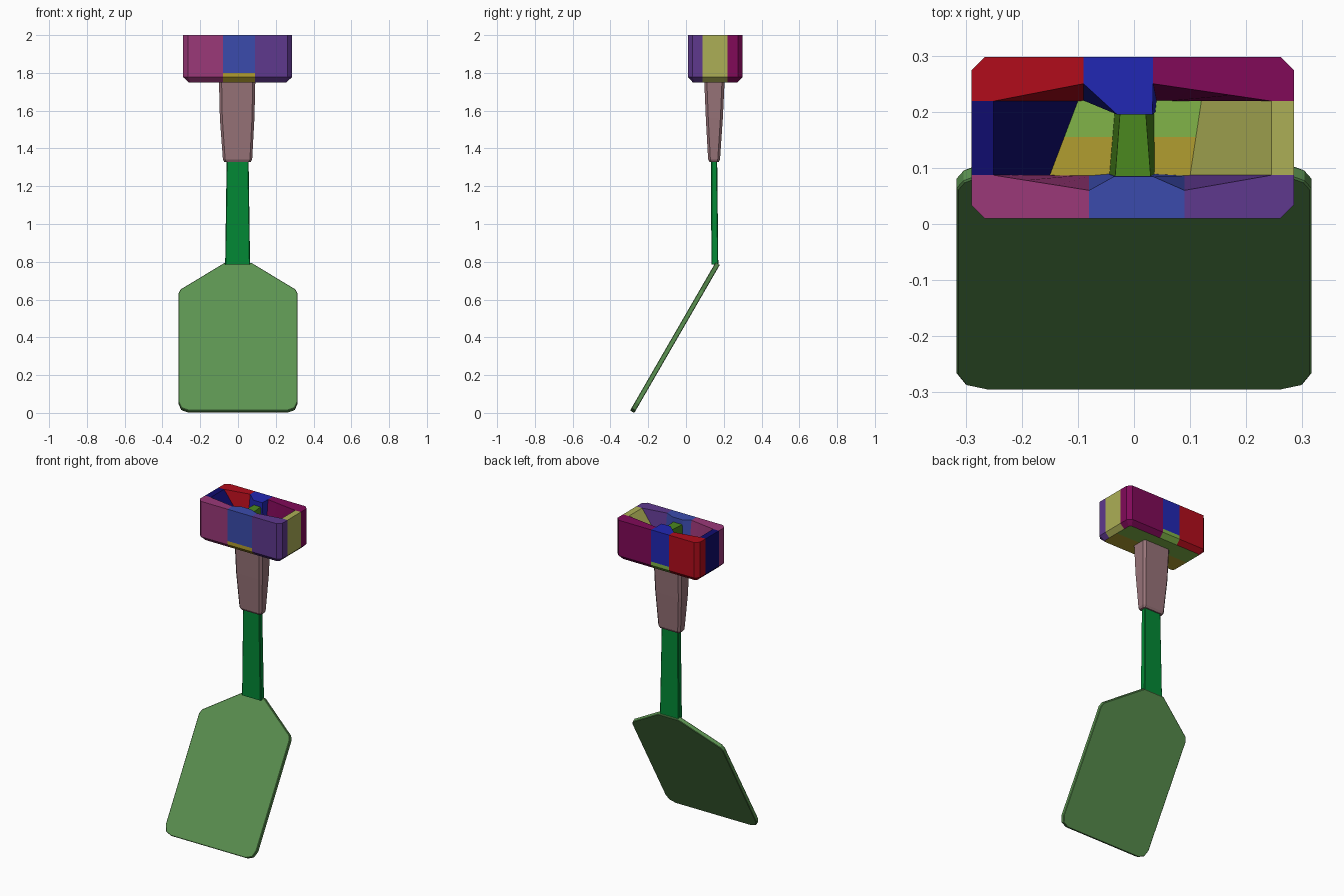
import bpy, bmesh, math
from mathutils import Matrix

if "Cube" in bpy.data.objects:
    bpy.data.objects.remove(bpy.data.objects["Cube"])


def material(name, rgb):
    """Screen colour to linear diffuse colour."""
    m = bpy.data.materials.new(name)
    m.diffuse_color = (*[c ** 2.2 for c in rgb], 1)
    m.use_nodes = True
    m.node_tree.nodes["Principled BSDF"].inputs["Base Color"].default_value = m.diffuse_color
    return m


def make_object(name, bm, mats):
    bmesh.ops.recalc_face_normals(bm, faces=bm.faces)
    me = bpy.data.meshes.new(name)
    bm.to_mesh(me)
    bm.free()
    for m in mats:
        me.materials.append(m)
    ob = bpy.data.objects.new(name, me)
    bpy.context.collection.objects.link(ob)
    return ob


def loft(name, rings, mats, side_mats=None, cut_y=None):
    """Skin a list of equal-length 3D loops and cap both ends."""
    bm = bmesh.new()
    loops = [[bm.verts.new(p) for p in ring] for ring in rings]
    n = len(loops[0])
    for a, b in zip(loops, loops[1:]):
        for i in range(n):
            f = bm.faces.new((a[i], a[(i + 1) % n], b[(i + 1) % n], b[i]))
            f.material_index = side_mats[i] if side_mats else 0
    caps = [bm.faces.new(loops[0][::-1]), bm.faces.new(loops[-1])]
    if cut_y is not None:  # split the end caps across the middle
        geom = caps + list({e for f in caps for e in f.edges}) + loops[0] + loops[-1]
        bmesh.ops.bisect_plane(bm, geom=geom, plane_co=(0, cut_y, 0), plane_no=(0, 1, 0))
    return make_object(name, bm, mats)


def octagon(x0, x1, y0, y1, c, z):
    pts = [(x0, y0 + c), (x0 + c, y0), (x1 - c, y0), (x1, y0 + c),
           (x1, y1 - c), (x1 - c, y1), (x0 + c, y1), (x0, y1 - c)]
    return [(x, y, z) for x, y in pts]


leaf = material("leaf_green", (0.36, 0.57, 0.32))
green = material("green", (0.04, 0.53, 0.22))
mauve = material("mauve", (0.59, 0.45, 0.47))
pink = material("pink_purple", (0.6, 0.23, 0.47))
blue = material("blue", (0.24, 0.3, 0.67))
violet = material("violet", (0.37, 0.23, 0.55))
olive = material("olive", (0.67, 0.68, 0.34))
plum = material("plum", (0.5, 0.07, 0.35))
deep_blue = material("deep_blue", (0.15, 0.17, 0.7))
red = material("red", (0.69, 0.08, 0.13))
navy = material("navy", (0.09, 0.08, 0.43))
yellow = material("yellow", (0.69, 0.61, 0.2))
lime = material("lime", (0.5, 0.7, 0.29))
moss = material("moss", (0.3, 0.53, 0.14))

# Blade: flat outline extruded, edges bevelled, leaned back 30 degrees
half = [(0.262, 0.0), (0.30, 0.016), (0.316, 0.055), (0.316, 0.715),
        (0.304, 0.742), (0.07, 0.905)]
outline = half + [(-x, s) for x, s in reversed(half)]
t = 0.013
bm = bmesh.new()
face = bm.faces.new([bm.verts.new((x, -t, s)) for x, s in outline])
ext = bmesh.ops.extrude_face_region(bm, geom=[face])
bmesh.ops.translate(bm, vec=(0, 2 * t, 0),
                    verts=[v for v in ext["geom"] if isinstance(v, bmesh.types.BMVert)])
rim_edges = [e for e in bm.edges
             if abs(e.verts[0].co.y - e.verts[1].co.y) < 1e-5]
bmesh.ops.bevel(bm, geom=rim_edges, offset=0.003, segments=1, affect='EDGES')
lean = Matrix.Translation((0, -0.285, 0.006)) @ Matrix.Rotation(math.radians(-30), 4, 'X')
bmesh.ops.transform(bm, matrix=lean, verts=bm.verts)
make_object("blade", bm, [leaf])

# Shaft: thin chamfered bar
loft("shaft", [octagon(-0.068, 0.064, 0.134, 0.171, 0.004, 0.785),
               octagon(-0.06, 0.056, 0.133, 0.165, 0.004, 1.34)], [green])

# Grip: widening chamfered sleeve
loft("grip", [octagon(-0.072, 0.068, 0.125, 0.173, 0.010, 1.328),
              octagon(-0.08, 0.075, 0.117, 0.18, 0.012, 1.342),
              octagon(-0.096, 0.087, 0.105, 0.195, 0.013, 1.56),
              octagon(-0.101, 0.092, 0.096, 0.205, 0.014, 1.77)], [mauve])


# Head: chamfered tub whose walls swell inward at the middle
def head_loop(x0, x1, y0, y1, c, z):
    o = octagon(x0, x1, y0, y1, c, z)
    return ([(x0, 0.087, z)] + o[:2] + [(x, y0, z) for x in (-0.08, -0.035, 0.033, 0.09)]
            + o[2:4] + [(x1, 0.087, z), (x1, 0.219, z)] + o[4:6]
            + [(x, y1, z) for x in (0.034, 0.030, -0.03, -0.09)] + o[6:] + [(x0, 0.219, z)])


def spaced(a, b):
    """Points a, one third, two thirds, b on a straight wall."""
    return [tuple(p + (q - p) * k / 3 for p, q in zip(a, b)) for k in range(4)]


def inner_loop(fl, fr, br, bl, front, back, z):
    pts = (spaced(fl, front[0]) + front[1:3] + spaced(front[3], fr)
           + spaced(br, back[0]) + back[1:3] + spaced(back[3], bl))
    return [(x, y, z) for x, y in pts]


mouth = inner_loop((-0.25, 0.087), (0.245, 0.087), (0.245, 0.219), (-0.25, 0.219),
                   [(-0.08, 0.06), (-0.035, 0.085), (0.033, 0.085), (0.09, 0.06)],
                   [(0.034, 0.25), (0.033, 0.195), (-0.03, 0.195), (-0.09, 0.25)], 2.0)
floor = inner_loop((-0.15, 0.087), (0.10, 0.087), (0.12, 0.219), (-0.10, 0.219),
                   [(-0.08, 0.086), (-0.045, 0.089), (0.038, 0.089), (0.09, 0.086)],
                   [(0.04, 0.22), (0.038, 0.2), (-0.035, 0.2), (-0.09, 0.22)], 1.80)
panel = [0] * 3 + [1] * 3 + [2] * 3 + [3] + [4] * 3 + [5] * 3 + [6] * 3 + [7]
outer = (-0.29, 0.285, 0.01, 0.298, 0.024)
head = loft("head", [head_loop(-0.262, 0.257, 0.036, 0.272, 0.012, 1.75),
                     head_loop(*outer, 1.777), head_loop(*outer, 1.80),
                     head_loop(*outer, 2.0), mouth, floor],
            [pink, blue, violet, olive, plum, deep_blue, red, navy, yellow, lime],
            panel, cut_y=0.155)
# Floor, underside and lower middle strips show the inner layer's colours
for f in head.data.polygons:
    c = f.center
    if c.z < 1.801 and (abs(f.normal.z) > 0.9 or f.material_index in (1, 5)):
        f.material_index = 8 if c.y < 0.155 else 9

# Rib: tapered web bridging the middle of the tub
loft("head_rib", [[(-0.045, 0.08, 1.79), (0.038, 0.08, 1.79), (0.036, 0.21, 1.79), (-0.034, 0.21, 1.79)],
                  [(-0.034, 0.08, 1.97), (0.03, 0.08, 1.97), (0.02, 0.21, 1.97), (-0.024, 0.21, 1.97)]],
     [moss])
